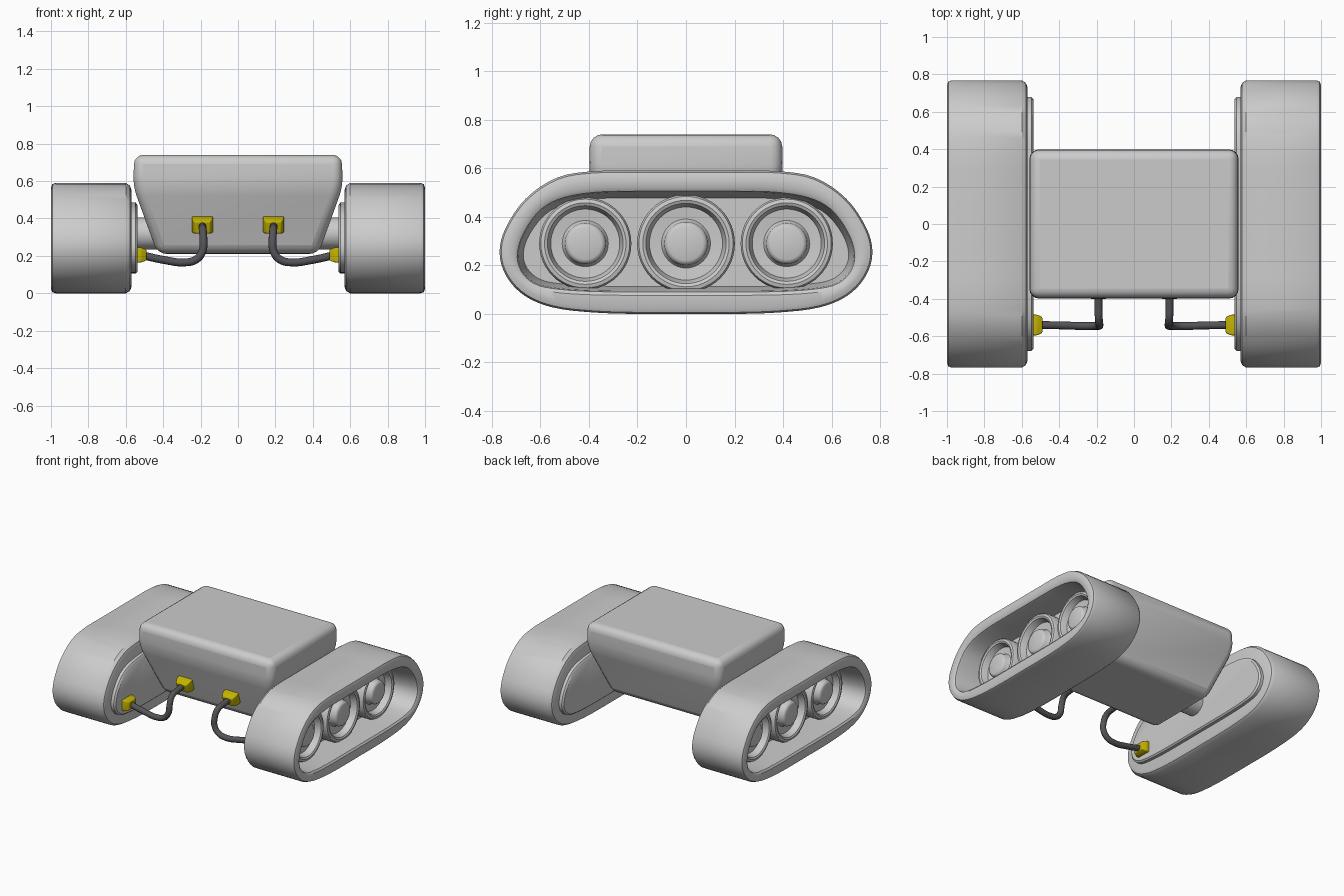
import bpy, bmesh, math
from mathutils import Vector

if "Cube" in bpy.data.objects:
    bpy.data.objects.remove(bpy.data.objects["Cube"])


def finish(name, bm, mirror=False, bevel=0, mat=None, angle=35):
    bmesh.ops.recalc_face_normals(bm, faces=bm.faces[:])
    me = bpy.data.meshes.new(name)
    bm.to_mesh(me)
    bm.free()
    ob = bpy.data.objects.new(name, me)
    bpy.context.collection.objects.link(ob)
    if mat:
        me.materials.append(mat)
    bpy.ops.object.select_all(action='DESELECT')
    ob.select_set(True)
    bpy.context.view_layer.objects.active = ob
    bpy.ops.object.shade_smooth_by_angle(angle=math.radians(angle))
    if bevel:
        b = ob.modifiers.new("bevel", 'BEVEL')
        b.width, b.segments, b.limit_method = bevel, 4, 'ANGLE'
        b.angle_limit = math.radians(15)
    if mirror:
        ob.modifiers.new("mirror", 'MIRROR').use_mirror_merge = False
    return ob


def loft(loops):
    """Skin a list of equal-length closed loops and cap both ends."""
    bm = bmesh.new()
    rings = [[bm.verts.new(p) for p in lp] for lp in loops]
    n = len(rings[0])
    for a, b in zip(rings, rings[1:]):
        for i in range(n):
            j = (i + 1) % n
            bm.faces.new((a[i], a[j], b[j], b[i]))
    bm.faces.new(rings[0])
    bm.faces.new(rings[-1])
    return bm


def outline(half, steps=4):
    """Smooth closed (y, z) outline from the points of its +y half, top to bottom."""
    pts = [Vector(p) for p in half]
    pts += [Vector((-y, z)) for y, z in reversed(half[1:-1])]
    n, out = len(pts), []
    for i in range(n):
        p0, p1, p2, p3 = (pts[(i + k) % n] for k in (-1, 0, 1, 2))
        d = (p2 - p1).length
        t1 = (p2 - p0).normalized() * d
        t2 = (p3 - p1).normalized() * d
        for s in range(steps):
            t = s / steps
            out.append(p1 * (2*t**3 - 3*t**2 + 1) + t1 * (t**3 - 2*t**2 + t)
                       + p2 * (3*t**2 - 2*t**3) + t2 * (t**3 - t**2))
    return out


def at_x(loop, x, inset=0.0, c=0.28):
    ys = max(p.x for p in loop)
    zs = (max(p.y for p in loop) - min(p.y for p in loop)) / 2
    return [(x, p.x * (1 - inset / ys), c + (p.y - c) * (1 - inset / zs)) for p in loop]


yellow = bpy.data.materials.new("yellow")
yellow.diffuse_color = (0.55, 0.45, 0.0, 1)
yellow.use_nodes = True
yellow.node_tree.nodes["Principled BSDF"].inputs["Base Color"].default_value = yellow.diffuse_color
dark = bpy.data.materials.new("dark_rubber")
dark.diffuse_color = (0.09, 0.09, 0.1, 1)
dark.use_nodes = True
dark.node_tree.nodes["Principled BSDF"].inputs["Base Color"].default_value = dark.diffuse_color

# Hull: tapered lower tub with a straight upper band
body = loft([[(sx * x, sy * y, z) for sx, sy in ((1, 1), (-1, 1), (-1, -1), (1, -1))]
             for x, y, z in ((0.43, 0.28, 0.21), (0.56, 0.4, 0.57), (0.555, 0.395, 0.74))])
finish("body", body, bevel=0.05)

# Tracks with a recess on the outer side
outer = outline([(0, .59), (.2, .59), (.38, .588), (.53, .562), (.66, .475), (.745, .35),
                 (.768, .25), (.74, .155), (.665, .075), (.55, .027), (.38, .006), (.2, 0), (0, 0)])
opening = outline([(0, .5), (.2, .5), (.36, .497), (.5, .475), (.59, .43), (.66, .34),
                   (.69, .25), (.675, .18), (.62, .128), (.53, .107), (.38, .097), (.2, .095), (0, .095)])
track = loft([at_x(outer, .57, .035), at_x(outer, .578, .014), at_x(outer, .60),
              at_x(outer, .975), at_x(outer, .993, .007), at_x(outer, 1.0, .025),
              at_x(opening, 1.0, -.02), at_x(opening, .99, -.005), at_x(opening, .97),
              at_x(opening, .78, .02)])
finish("track", track, mirror=True)

# Raised plates on the inner side of the tracks
plate = loft([at_x(opening, .59, .012, .26), at_x(opening, .548, .012, .26),
              at_x(opening, .538, .024, .26)])
finish("inner_plate", plate, mirror=True)

# Axle joining hull and tracks
axle = loft([[(x, r * math.cos(a), .32 + r * math.sin(a))
              for a in (math.tau * i / 32 for i in range(32))]
             for x, r in ((.38, .085), (.56, .085))])
finish("axle", axle, mirror=True)

# Road wheels: lathed rim, dish and hub
wheel_profile = [(.19, .77), (.19, .855), (.183, .868), (.168, .872), (.156, .866), (.15, .85),
                 (.142, .82), (.095, .815), (.087, .825), (.084, .855), (.076, .866), (.066, .87)]
for name, cy, s in (("front", -.415, 1), ("middle", 0, 1.06), ("rear", .415, 1)):
    wheel = loft([[(x, cy + s * r * math.cos(a), .29 + s * r * math.sin(a))
                   for a in (math.tau * i / 48 for i in range(48))] for r, x in wheel_profile])
    finish(name + "_wheel", wheel, mirror=True)


# Yellow cable sockets: blocks tapering away from the surface
def socket(name, base, direction, up, w, h, depth):
    d = Vector(direction).normalized()
    side = Vector(up).cross(d).normalized()
    v = d.cross(side)
    loops = [[Vector(base) + d * t + side * (sx * w * k) + v * (sz * h * k)
              for sx, sz in ((1, 1), (-1, 1), (-1, -1), (1, -1))]
             for t, k in ((-.02, 1), (depth * .45, 1), (depth, .75))]
    finish(name, loft(loops), mirror=True, bevel=.006, mat=yellow)


socket("body_socket", (.19, -.335, .37), (0, -1, -.33), (0, 0, 1), .055, .043, .06)
socket("track_socket", (.54, -.54, .205), (-1, 0, 0), (0, 0, 1), .055, .04, .05)

# Cables sagging from hull to tracks
cu = bpy.data.curves.new("cable", 'CURVE')
cu.dimensions, cu.bevel_depth, cu.bevel_resolution = '3D', .021, 4
cu.use_fill_caps, cu.resolution_u = True, 8
path = [(.19, -.36, .36), (.19, -.44, .352), (.188, -.51, .335), (.185, -.54, .28),
        (.19, -.545, .225), (.225, -.545, .18), (.29, -.545, .165), (.39, -.542, .177), (.52, -.54, .205)]
sp = cu.splines.new('BEZIER')
sp.bezier_points.add(len(path) - 1)
for bp, co in zip(sp.bezier_points, path):
    bp.co = co
    bp.handle_left_type = bp.handle_right_type = 'AUTO'
cu.materials.append(dark)
cable = bpy.data.objects.new("cable", cu)
bpy.context.collection.objects.link(cable)
cable.modifiers.new("mirror", 'MIRROR').use_mirror_merge = False
